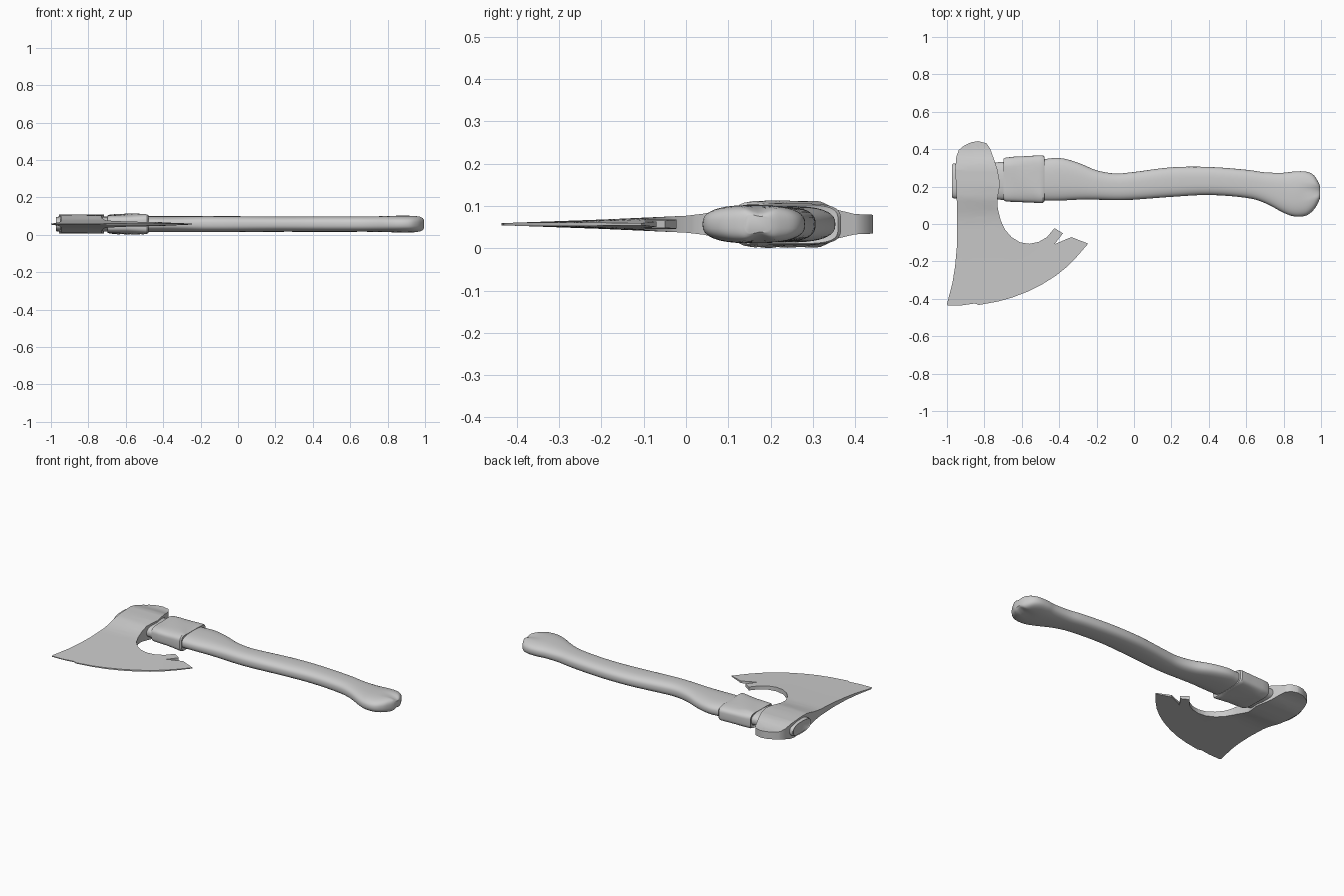
import bpy, bmesh, math
from mathutils import Vector

if "Cube" in bpy.data.objects:
    bpy.data.objects.remove(bpy.data.objects["Cube"])

ZC = 0.057  # mid plane of the whole axe


def finish(bm, name, angle=35):
    bmesh.ops.recalc_face_normals(bm, faces=bm.faces)
    me = bpy.data.meshes.new(name)
    bm.to_mesh(me)
    bm.free()
    ob = bpy.data.objects.new(name, me)
    bpy.context.collection.objects.link(ob)
    bpy.ops.object.select_all(action='DESELECT')
    bpy.context.view_layer.objects.active = ob
    ob.select_set(True)
    bpy.ops.object.shade_smooth_by_angle(angle=math.radians(angle))
    return ob


def catmull(pts, sub):
    """Smooth a table of stations with a Catmull-Rom spline."""
    pts = [Vector(p) for p in pts]
    out = []
    for i in range(len(pts) - 1):
        a, b, c, d = pts[max(i - 1, 0)], pts[i], pts[i + 1], pts[min(i + 2, len(pts) - 1)]
        for k in range(sub):
            t = k / sub
            out.append(0.5 * (2 * b + (c - a) * t + (2 * a - 5 * b + 4 * c - d) * t * t
                              + (3 * b - a - 3 * c + d) * t ** 3))
    return out + [pts[-1]]


def loft(name, stations, power, n=40, tweak=None):
    """Stations are (x, y low, y high, half height); section is a superellipse."""
    bm = bmesh.new()
    rings = []
    for x, y0, y1, h in stations:
        ring = []
        for i in range(n):
            a = 2 * math.pi * i / n
            c, s = math.cos(a), math.sin(a)
            u = math.copysign(abs(c) ** (2 / power), c)
            v = math.copysign(abs(s) ** (2 / power), s)
            co = Vector((x, (y0 + y1) / 2 + u * (y1 - y0) / 2, ZC + v * h))
            ring.append(bm.verts.new(tweak(co) if tweak else co))
        rings.append(ring)
    for r, q in zip(rings, rings[1:]):
        for i in range(n):
            j = (i + 1) % n
            bm.faces.new((r[i], r[j], q[j], q[i]))
    bm.faces.new(rings[0])
    bm.faces.new(rings[-1])
    return finish(bm, name)


# Handle: swelling grip with a knob at the far end
handle = [(-0.97, 0.15, 0.31, 0.034), (-0.95, 0.135, 0.325, 0.040), (-0.73, 0.13, 0.33, 0.040),
          (-0.5, 0.125, 0.345, 0.043), (-0.4, 0.125, 0.353, 0.043), (-0.3, 0.13, 0.328, 0.043),
          (-0.2, 0.13, 0.287, 0.043), (-0.1, 0.127, 0.27, 0.042), (0, 0.13, 0.278, 0.042),
          (0.2, 0.145, 0.303, 0.041), (0.4, 0.155, 0.305, 0.041), (0.6, 0.14, 0.29, 0.041),
          (0.7, 0.112, 0.276, 0.041), (0.8, 0.06, 0.274, 0.043), (0.86, 0.04, 0.281, 0.045),
          (0.92, 0.045, 0.28, 0.045), (0.96, 0.075, 0.262, 0.043), (0.985, 0.115, 0.225, 0.037),
          (0.995, 0.14, 0.2, 0.028)]


def knob_split(co):
    k = max(0, (co.x - 0.88) / 0.11) * max(0, 1 - abs(co.y - 0.175) / 0.035)
    co.z = ZC + (co.z - ZC) * (1 - 0.35 * k)
    return co


loft("handle", catmull(handle, 4), 2.6, tweak=knob_split)


# Leather binding with a diagonal overlapping fold
def fold(co):
    mid = 0.35 - (co.x + 0.67) * 1.15
    side = co.y - mid
    k = max(0, 1 - (-side / 0.12 if side < 0 else side / 0.05))
    k *= max(0, min(1, (0.365 - co.y) / 0.05))
    co.z += math.copysign(0.008 * k, co.z - ZC)
    return co


wrap = [(-0.69, 0.14, 0.34, 0.036), (-0.697, 0.128, 0.35, 0.045), (-0.685, 0.12, 0.355, 0.048),
        (-0.64, 0.118, 0.36, 0.049), (-0.59, 0.116, 0.362, 0.049), (-0.54, 0.114, 0.365, 0.049),
        (-0.505, 0.111, 0.367, 0.049), (-0.487, 0.112, 0.367, 0.049),
        (-0.479, 0.12, 0.36, 0.046), (-0.482, 0.135, 0.335, 0.04)]
loft("binding_wrap", wrap, 4, n=56, tweak=fold)

# Bearded axe head: outline seen from above, thinned towards the cutting edge
outline = [(-0.834, 0.443), (-0.87, 0.437), (-0.91, 0.418), (-0.937, 0.395), (-0.95, 0.36),
           (-0.956, 0.29), (-0.948, 0.15), (-0.946, 0), (-0.947, -0.12), (-0.957, -0.23),
           (-0.97, -0.31), (-0.985, -0.37), (-1.0, -0.428), (-0.995, -0.437), (-0.92, -0.435),
           (-0.85, -0.425), (-0.83, -0.433), (-0.73, -0.415), (-0.65, -0.393), (-0.57, -0.362),
           (-0.49, -0.322), (-0.42, -0.278), (-0.36, -0.23), (-0.31, -0.18), (-0.245, -0.105),
           (-0.335, -0.07), (-0.425, -0.108), (-0.38, -0.05), (-0.425, -0.022), (-0.465, -0.07),
           (-0.51, -0.096), (-0.56, -0.106), (-0.61, -0.098), (-0.655, -0.07), (-0.69, -0.03),
           (-0.713, 0.02), (-0.728, 0.08), (-0.731, 0.13), (-0.716, 0.215), (-0.73, 0.29),
           (-0.75, 0.35), (-0.77, 0.405), (-0.79, 0.432)]
thickness = [(-0.45, 0.002), (-0.2, 0.011), (0, 0.020), (0.06, 0.027), (0.1, 0.038), (0.14, 0.047),
             (0.2, 0.051), (0.29, 0.050), (0.33, 0.044), (0.37, 0.030), (0.4, 0.024), (0.45, 0.022)]


def half_thick(x, y):
    r = y
    if y < 0.2:
        r = 0.2 - math.hypot(1.2 * max(0, abs(x + 0.84) - 0.13), 0.2 - y)
    for (a, ta), (b, tb) in zip(thickness, thickness[1:]):
        if r <= b:
            return max(0.002, ta + (tb - ta) * (r - a) / (b - a))
    return 0.022


bm = bmesh.new()
bm.faces.new([bm.verts.new((x, y, 0)) for x, y in outline])
bmesh.ops.triangulate(bm, faces=bm.faces[:])
cuts = [((0, -0.4 + 0.04 * i, 0), (0, 1, 0)) for i in range(21)]
cuts += [((-0.95 + 0.06 * i, 0, 0), (1, 0, 0)) for i in range(12)]
for co, no in cuts:
    bmesh.ops.bisect_plane(bm, geom=bm.verts[:] + bm.edges[:] + bm.faces[:], dist=1e-5,
                           plane_co=co, plane_no=no)
top = bm.verts[:]
ext = bmesh.ops.extrude_face_region(bm, geom=bm.faces[:], use_keep_orig=True)
low = [v for v in ext['geom'] if isinstance(v, bmesh.types.BMVert)]
for verts, sign in ((top, 1), (low, -1)):
    for v in verts:
        v.co.z = ZC + sign * half_thick(v.co.x, v.co.y)
finish(bm, "axe_head", 40)
